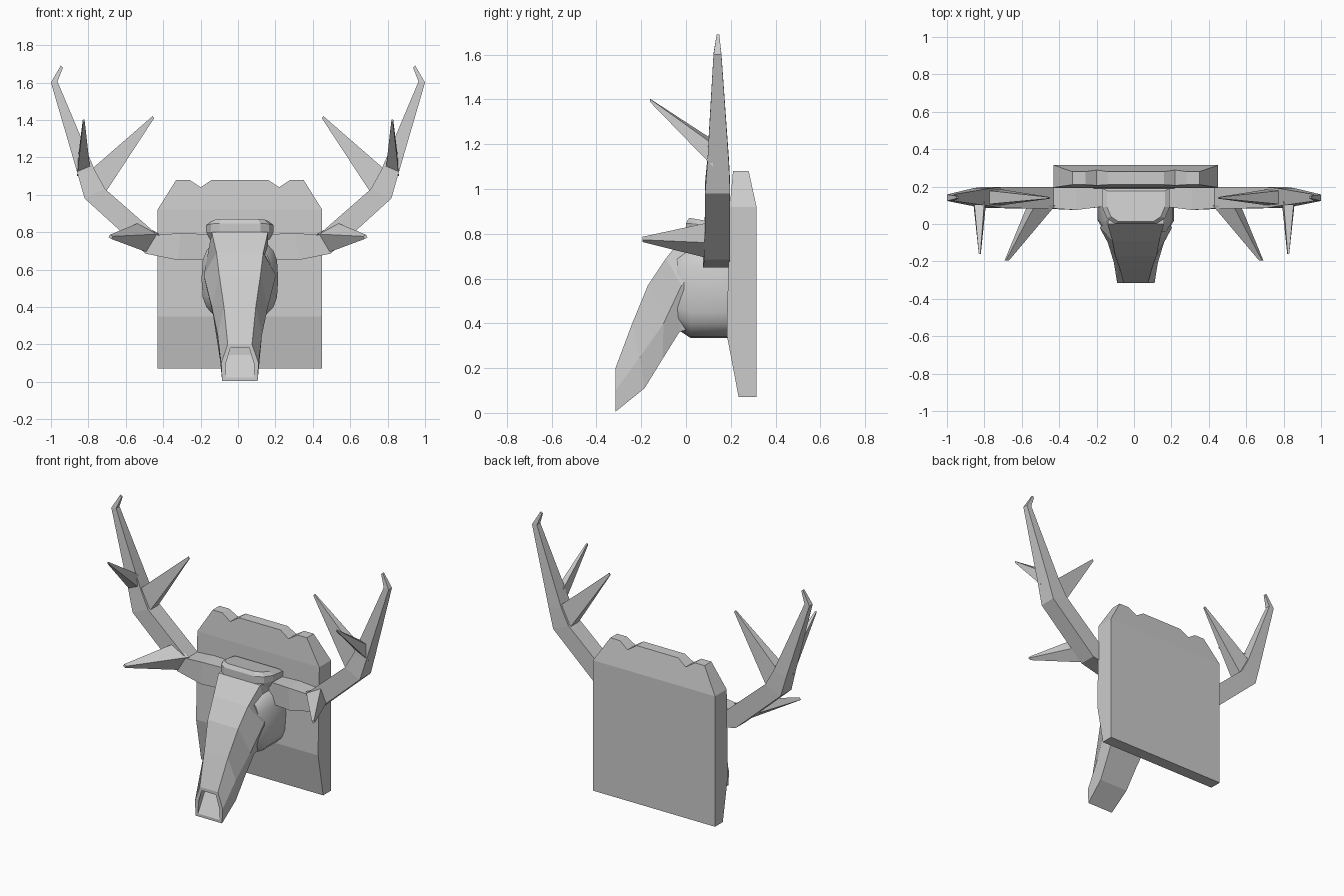
import bpy, bmesh, math
from mathutils import Vector

if "Cube" in bpy.data.objects:
    bpy.data.objects.remove(bpy.data.objects["Cube"])

CX = 0.01  # head and plaque sit slightly right of centre


def finish(name, bm, mirror=False, smooth=None):
    bmesh.ops.recalc_face_normals(bm, faces=bm.faces[:])
    me = bpy.data.meshes.new(name)
    bm.to_mesh(me)
    bm.free()
    ob = bpy.data.objects.new(name, me)
    bpy.context.collection.objects.link(ob)
    if mirror:
        m = ob.modifiers.new("Mirror", 'MIRROR')
        m.use_mirror_merge = False
    if smooth:
        bpy.ops.object.select_all(action='DESELECT')
        ob.select_set(True)
        bpy.context.view_layer.objects.active = ob
        bpy.ops.object.shade_smooth_by_angle(angle=math.radians(smooth))
    return ob


def loft(rings):
    """Skin a list of equal-length point rings and cap both ends."""
    bm = bmesh.new()
    vs = [[bm.verts.new(p) for p in r] for r in rings]
    n = len(rings[0])
    for a, b in zip(vs, vs[1:]):
        for i in range(n):
            j = (i + 1) % n
            bm.faces.new((a[i], a[j], b[j], b[i]))
    first = bm.faces.new(vs[0])
    bm.faces.new(vs[-1])
    return bm, first


def lerp_table(t, z):
    for (z0, y0), (z1, y1) in zip(t, t[1:]):
        if z <= z1 + 1e-5:
            return y0 + (y1 - y0) * (z - z0) / (z1 - z0)
    return t[-1][1]


# Wall plaque: notched outline, bevelled towards top and bottom
outline = [(-.44, .07), (.44, .07), (.44, .92), (.34, 1.08), (.27, 1.08), (.21, 1.04), (.15, 1.08),
           (-.15, 1.08), (-.21, 1.04), (-.27, 1.08), (-.34, 1.08), (-.44, .92)]
bm, _ = loft([[(x + CX, y, z) for x, z in outline] for y in (0, 1)])
for h in (.35, .92):
    bmesh.ops.bisect_plane(bm, geom=bm.verts[:] + bm.edges[:] + bm.faces[:], dist=1e-4,
                           plane_co=(0, 0, h), plane_no=(0, 0, 1))
front = [(.07, .235), (.35, .182), (.92, .195), (1.08, .21)]
back = [(.07, .315), (.92, .315), (1.08, .28)]
for v in bm.verts:
    v.co.y = lerp_table(back if v.co.y > .5 else front, v.co.z)
finish("wall_plaque", bm)

# Skull: six-sided sections (y, z, half width) for top, cheek ridge and underside
sections = [
    ((-.315, .20, .065), (-.315, .10, .100), (-.315, .005, .095)),
    ((-.240, .40, .085), (-.205, .25, .118), (-.185, .11, .105)),
    ((-.170, .57, .110), (-.100, .40, .150), (-.105, .24, .115)),
    ((-.090, .69, .125), (-.020, .57, .193), (-.030, .36, .130)),
    ((.000, .80, .150), (.040, .66, .150), (.080, .40, .140)),
    ((.150, .80, .150), (.150, .66, .150), (.150, .45, .140)),
]
rings = []
for t, r, b in sections:
    right = [(CX + w, y, z) for y, z, w in (t, r, b)]
    left = [(CX - w, y, z) for y, z, w in (b, r, t)]
    rings.append(right + left)
bm, nose = loft(rings)
bmesh.ops.recalc_face_normals(bm, faces=bm.faces[:])
# nasal cavity sunk into the snout
bmesh.ops.inset_region(bm, faces=[nose], thickness=.025)
hole = bmesh.ops.extrude_discrete_faces(bm, faces=[nose])["faces"]
bmesh.ops.translate(bm, verts=hole[0].verts[:], vec=Vector((0, .07, .12)))
finish("skull", bm)

# Rounded brain case joining the skull to the plaque
rings = []
for y, s in ((-.04, .82), (.02, 1), (.19, 1)):
    ring = []
    for i in range(20):
        a = math.tau * i / 20
        c, n = math.cos(a), math.sin(a)
        ring.append((CX + .205 * s * math.copysign(abs(c) ** .65, c), y,
                     .55 + .215 * s * math.copysign(abs(n) ** .65, n)))
    rings.append(ring)
bm, _ = loft(rings)
finish("brain_case", bm, smooth=35)

# Crown: faceted cap with a rounded front
plan = [(-.18, .19), (-.18, .09), (-.155, .03), (-.11, .0), (.11, .0), (.155, .03), (.18, .09), (.18, .19)]
rings = [[(CX + x * s, .1 + (y - .1) * s, z - (y - .02) * tilt) for x, y in plan]
         for s, z, tilt in ((.88, .76, 0), (1, .80, 0), (1, .845, .1), (.86, .868, .15))]
bm, _ = loft(rings)
finish("crown", bm)

# Antler beam: (inner x, z), (outer x, z), near y, far y
beam = [
    ((.05, .78), (.05, .67), .095, .18),
    ((.19, .79), (.18, .65), .09, .19),
    ((.31, .795), (.32, .65), .075, .195),
    ((.43, .785), (.495, .685), .083, .197),
    ((.71, 1.03), (.82, .98), .085, .197),
    ((.765, 1.13), (.857, 1.11), .095, .192),
    ((.965, 1.605), (1.0, 1.60), .123, .158),
    ((.936, 1.68), (.948, 1.69), .137, .149),
]
bm, _ = loft([[(a[0], y0, a[1]), (b[0], y0, b[1]), (b[0], y1, b[1]), (a[0], y1, a[1])]
              for a, b, y0, y1 in beam])
finish("antler_beam", bm, mirror=True)


def tine(name, base, tip, size=.008):
    """Four-sided spike from a base quad to a small blunt tip."""
    c = sum((Vector(p) for p in base), Vector()) / 4
    end = [Vector(tip) + (Vector(p) - c).normalized() * size for p in base]
    bm, _ = loft([base, end])
    finish(name, bm, mirror=True)


# Tines branching off each beam
tine("inner_tine", [(.71, .10, 1.01), (.71, .185, 1.01), (.79, .18, 1.13), (.79, .105, 1.13)],
     (.452, .14, 1.415))
tine("front_tine", [(.79, .12, 1.13), (.86, .12, 1.10), (.855, .12, 1.20), (.80, .12, 1.22)],
     (.825, -.16, 1.395))
tine("brow_tine", [(.42, .10, .79), (.48, .10, .69), (.57, .10, .76), (.53, .10, .85)],
     (.68, -.195, .775), .012)
